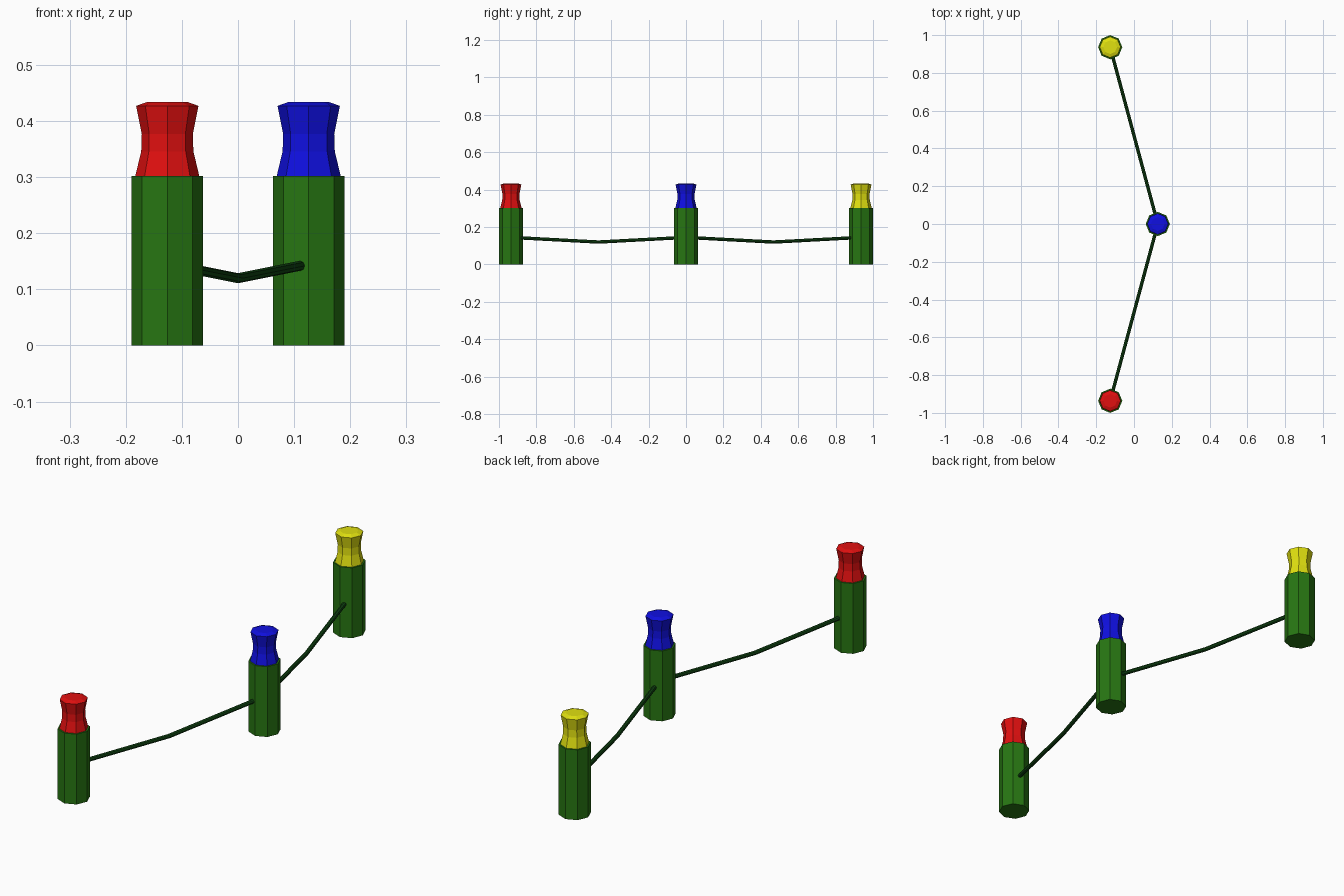
import bpy, bmesh, math
from mathutils import Vector

if "Cube" in bpy.data.objects:
    bpy.data.objects.remove(bpy.data.objects["Cube"])


def material(name, rgb):
    m = bpy.data.materials.new(name)
    m.diffuse_color = (*rgb, 1)
    m.use_nodes = True
    m.node_tree.nodes["Principled BSDF"].inputs["Base Color"].default_value = m.diffuse_color
    return m


GREEN = material("leaf_green", (0.02, 0.18, 0.006))
DARK = material("dark_green", (0.005, 0.06, 0.006))
RED = material("red", (0.75, 0.005, 0.005))
BLUE = material("blue", (0.005, 0.005, 0.75))
YELLOW = material("yellow", (0.75, 0.75, 0.005))


def loft(name, rings, mat):
    """Skin closed rings of points and cap both ends."""
    bm = bmesh.new()
    loops = [[bm.verts.new(p) for p in r] for r in rings]
    n = len(loops[0])
    for a, b in zip(loops, loops[1:]):
        for i in range(n):
            j = (i + 1) % n
            bm.faces.new((a[i], a[j], b[j], b[i]))
    bm.faces.new(loops[0][::-1])
    bm.faces.new(loops[-1])
    bmesh.ops.recalc_face_normals(bm, faces=bm.faces)
    me = bpy.data.meshes.new(name)
    bm.to_mesh(me)
    bm.free()
    me.materials.append(mat)
    ob = bpy.data.objects.new(name, me)
    bpy.context.collection.objects.link(ob)


def turned(name, x, y, profile, mat):
    """Eight-sided turned shape from (radius, z) pairs."""
    angles = [i * math.pi / 4 for i in range(8)]
    loft(name, [[(x + r * math.cos(a), y + r * math.sin(a), z) for a in angles]
                for r, z in profile], mat)


def cable(name, path, r, mat):
    """Eight-sided tube along a sagging path."""
    pts = [Vector(p) for p in path]
    side = (pts[-1] - pts[0]).normalized().cross(Vector((0, 0, 1)))
    loft(name, [[p + r * (math.cos(a) * side + math.sin(a) * Vector((0, 0, 1)))
                 for a in (i * math.pi / 4 for i in range(8))] for p in pts], mat)


# Posts with flared caps
CAP = [(0.057, 0.302), (0.0465, 0.346), (0.0455, 0.377), (0.0555, 0.427), (0.036, 0.434)]
posts = [("front", -0.126, -0.936, RED), ("middle", 0.126, 0, BLUE), ("back", -0.126, 0.936, YELLOW)]
for label, x, y, mat in posts:
    turned(label + "_post", x, y, [(0.064, 0), (0.064, 0.302)], GREEN)
    turned(label + "_cap", x, y, CAP, mat)

# Sagging cables between neighbouring posts
for (la, xa, ya, _), (lb, xb, yb, _) in zip(posts, posts[1:]):
    cable(f"{la}_to_{lb}_cable",
          [(xa, ya, 0.145), ((xa + xb) / 2, (ya + yb) / 2, 0.12), (xb, yb, 0.145)], 0.009, DARK)
